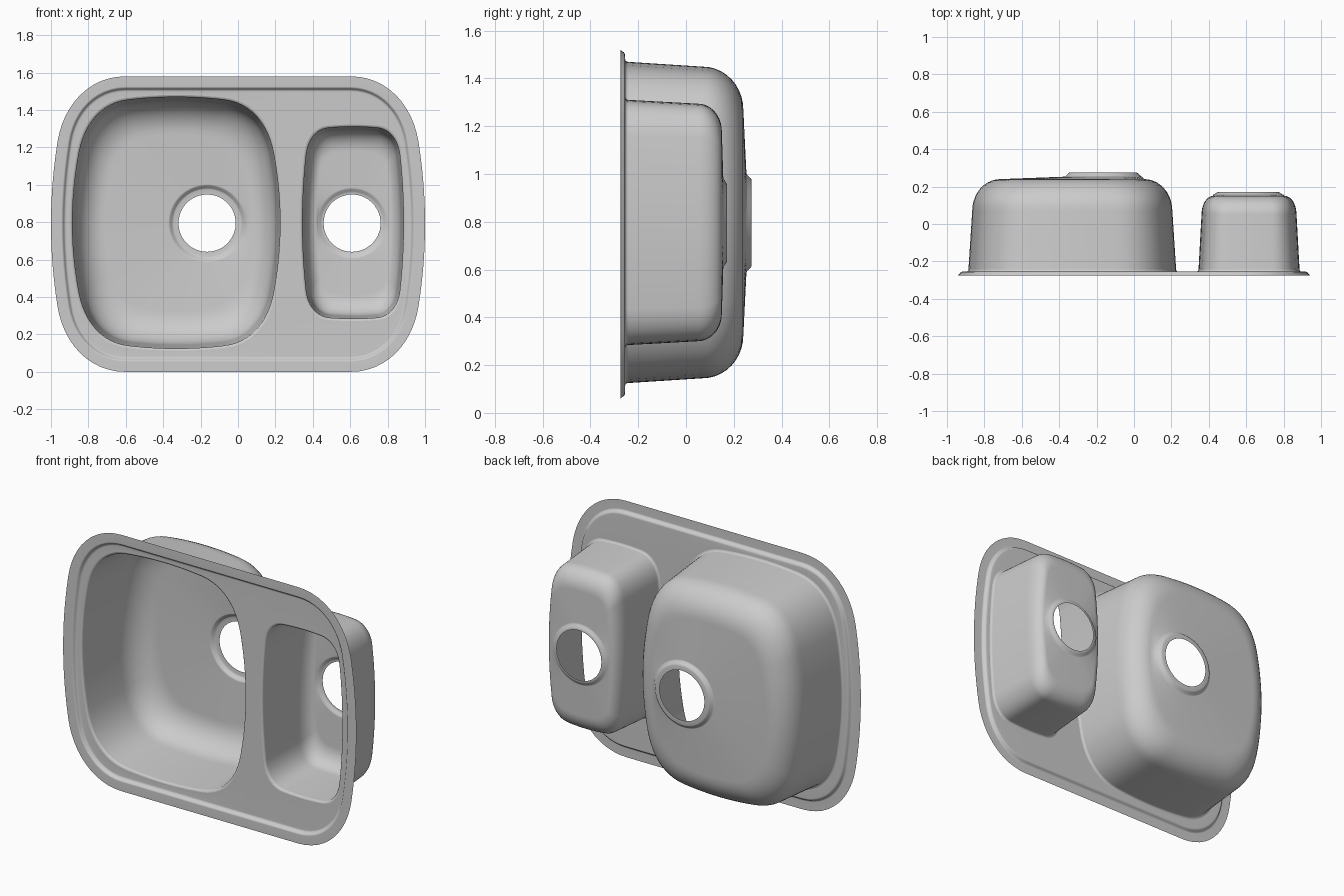
import bpy, bmesh
from math import sin, cos, pi, atan2

if "Cube" in bpy.data.objects:
    bpy.data.objects.remove(bpy.data.objects["Cube"])

FRONT, PANEL = -0.275, -0.255
K = 0.55


def outline(cx, cz, hw, hh, rx, rz, bow_x, bow_z, y):
    """Rounded rectangle with bowed sides, counter-clockwise seen from the front."""
    xc, zc = hw - rx, hh - rz
    p0, p3 = (hw - bow_x, zc), (xc, hh - bow_z)
    lx, lz = K * (p0[0] - xc), K * (p3[1] - zc)
    p1 = (p0[0] - lz * 2 * bow_x / zc, p0[1] + lz)
    p2 = (p3[0] + lx, p3[1] - lx * 2 * bow_z / xc)
    q = [(hw - bow_x * (j / 6) ** 2, zc * j / 6) for j in range(6)]
    for j in range(13):
        t = j / 12
        w = ((1 - t) ** 3, 3 * t * (1 - t) ** 2, 3 * t * t * (1 - t), t ** 3)
        q.append(tuple(sum(a * p[k] for a, p in zip(w, (p0, p1, p2, p3))) for k in (0, 1)))
    q += [(xc * (1 - j / 6), hh - bow_z * (1 - j / 6) ** 2) for j in range(1, 7)]
    r = q[::-1]
    full = (q[:-1] + [(-x, z) for x, z in r[:-1]]
            + [(-x, -z) for x, z in q[:-1]] + [(x, -z) for x, z in r[:-1]])
    return [(cx + x, y, cz + z) for x, z in full]


def skin(bm, loops):
    """Bridge successive loops with quads, return the vertex rings."""
    rings = [[bm.verts.new(p) for p in loop] for loop in loops]
    for a, b in zip(rings, rings[1:]):
        for i in range(len(a)):
            j = (i + 1) % len(a)
            bm.faces.new((a[i], a[j], b[j], b[i]))
    return rings


def finish(bm, name):
    mesh = bpy.data.meshes.new(name)
    bm.to_mesh(mesh)
    bm.free()
    mesh.shade_smooth()
    obj = bpy.data.objects.new(name, mesh)
    bpy.context.collection.objects.link(obj)
    obj.modifiers.new("weighted_normals", 'WEIGHTED_NORMAL')
    return obj


def bowl_loop(b, ix, iz, y):
    return outline(b["cx"], b["cz"], b["hw"] - ix, b["hh"] - iz,
                   b["rx"] - 0.5 * ix, b["rz"] - 0.5 * iz, b["bow"], b["bow_z"], y)


def opening(b):
    return bowl_loop(b, -0.012, -0.012, PANEL)


def make_bowl(name, b):
    # rolled lip and drafted wall
    d = b["draft"]
    loops = [opening(b), bowl_loop(b, -0.005, -0.005, -0.253),
             bowl_loop(b, -0.001, -0.001, -0.248), bowl_loop(b, 0, 0, -0.24)]
    loops.append(bowl_loop(b, d / 2, d / 2, (b["y0"] - 0.24) / 2))
    # floor fillet
    for j in range(11):
        t = j / 10 * pi / 2
        loops.append(bowl_loop(b, d + b["fx"] * (1 - cos(t)), d + b["fz"] * (1 - cos(t)),
                               b["y0"] + (b["y1"] - b["y0"]) * sin(t)))
    # drain seat rings and hole
    dx, dz = b["drain"]
    angles = [atan2(z - dz, x - dx) for x, _, z in loops[-1]]
    h = b["seat"] - b["base"]
    for r, f in ((b["ring"], 0), (b["ring"] - 0.008, 0.15), (b["ring"] - 0.02, 0.75),
                 (b["ring"] - 0.028, 1), (0.153, 1)):
        loops.append([(dx + r * cos(a), b["base"] + h * f, dz + r * sin(a)) for a in angles])
    bm = bmesh.new()
    skin(bm, loops)
    finish(bm, name)


large = dict(cx=-0.33, cz=0.797, hw=0.555, hh=0.672, rx=0.3, rz=0.3, bow=0.035, bow_z=0.015,
             draft=0.02, fx=0.15, fz=0.18, y0=0.07, y1=0.24,
             drain=(-0.165, 0.795), ring=0.208, base=0.253, seat=0.275)
small = dict(cx=0.615, cz=0.797, hw=0.27, hh=0.513, rx=0.14, rz=0.15, bow=0.02, bow_z=0.006,
             draft=0.016, fx=0.062, fz=0.115, y0=0.05, y1=0.15,
             drain=(0.61, 0.795), ring=0.19, base=0.156, seat=0.171)
make_bowl("large_bowl", large)
make_bowl("small_bowl", small)

# rim: flat flange, small step, then the flat panel around both openings
bm = bmesh.new()
steps = ((0, FRONT), (0.055, FRONT), (0.061, -0.273), (0.066, -0.268),
         (0.07, -0.261), (0.075, -0.257), (0.082, PANEL))
rings = skin(bm, [outline(0, 0.79, 1 - i, 0.79 - i, 0.4 - i, 0.35 - i, 0.035, 0, y)
                  for i, y in steps])
inner = rings[-1]
edges = [bm.edges.get((inner[i - 1], inner[i])) for i in range(len(inner))]
for b in (large, small):
    vs = [bm.verts.new(p) for p in opening(b)]
    edges += [bm.edges.new((vs[i - 1], vs[i])) for i in range(len(vs))]
fill = bmesh.ops.triangle_fill(bm, use_beauty=True, edges=edges, normal=(0, -1, 0))
for f in fill["geom"]:
    if isinstance(f, bmesh.types.BMFace):
        f.normal_update()
        if f.normal.y > 0:
            f.normal_flip()
finish(bm, "sink_rim")
